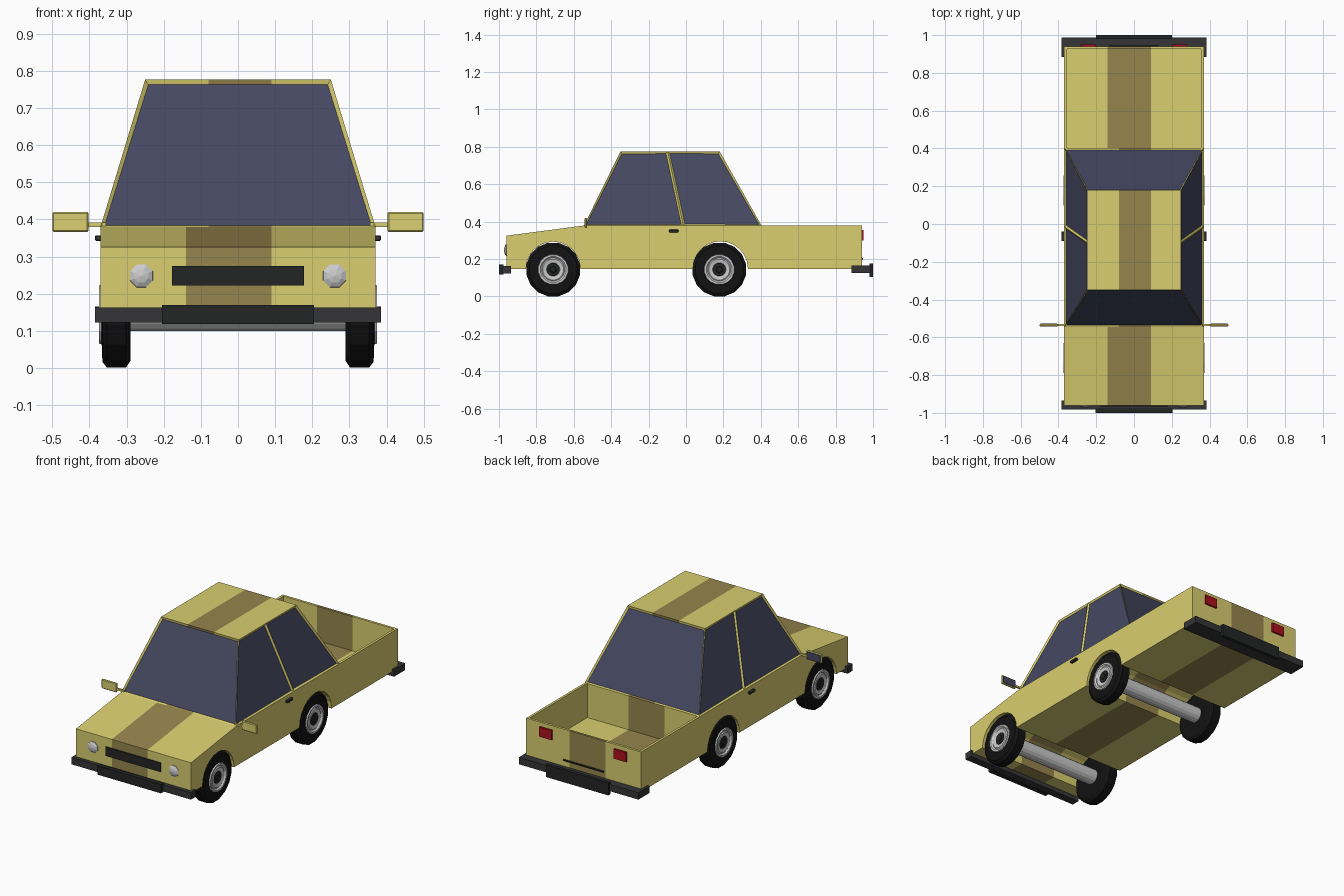
import bpy, bmesh
from math import sin, cos, pi, radians
from mathutils import Matrix, Vector

if "Cube" in bpy.data.objects:
    bpy.data.objects.remove(bpy.data.objects["Cube"])


def mat(name, r, g, b):
    m = bpy.data.materials.new(name)
    m.diffuse_color = (r, g, b, 1)
    m.use_nodes = True
    m.node_tree.nodes["Principled BSDF"].inputs["Base Color"].default_value = m.diffuse_color
    return m


YELLOW = mat("yellow_paint", 0.70, 0.62, 0.16)
STRIPE = mat("brown_stripe", 0.31, 0.235, 0.075)
GLASS = mat("dark_glass", 0.06, 0.065, 0.12)
TRIM = mat("dark_trim", 0.035, 0.035, 0.038)
BLACK = mat("black_trim", 0.017, 0.018, 0.018)
RUBBER = mat("rubber", 0.006, 0.006, 0.006)
RED = mat("red_lamp", 0.42, 0.005, 0.012)


def finish(bm, name, *mats):
    bmesh.ops.recalc_face_normals(bm, faces=bm.faces)
    me = bpy.data.meshes.new(name)
    bm.to_mesh(me)
    bm.free()
    for m in mats:
        me.materials.append(m)
    ob = bpy.data.objects.new(name, me)
    bpy.context.collection.objects.link(ob)
    return ob


def box(name, x, y, z, m, bevel=0):
    bm = bmesh.new()
    lo, hi = Vector((x[0], y[0], z[0])), Vector((x[1], y[1], z[1]))
    size = hi - lo
    bmesh.ops.create_cube(bm, size=1, matrix=Matrix.Translation((lo + hi) / 2)
                          @ Matrix.Diagonal(size.to_4d()))
    if bevel:
        bmesh.ops.bevel(bm, geom=bm.edges[:], offset=bevel, segments=1, affect='EDGES')
    return finish(bm, name, m)


def lathe(name, profile, matrix, n, *mats):
    """Revolve (along, radius) points around the local x axis."""
    bm = bmesh.new()
    rings = []
    for a, r in profile:
        if r == 0:
            rings.append([bm.verts.new((a, 0, 0))] * n)
        else:
            rings.append([bm.verts.new((a, r * cos(2 * pi * (i + .5) / n),
                                        r * sin(2 * pi * (i + .5) / n))) for i in range(n)])
    for p, q in zip(rings, rings[1:]):
        for i in range(n):
            j = (i + 1) % n
            bm.faces.new(list(dict.fromkeys((p[i], p[j], q[j], q[i]))))
    bm.transform(matrix)
    return finish(bm, name, *mats)


def paint_stripe(bm, x0, x1):
    """Cut the painted faces lengthwise and colour the band between the cuts."""
    for x in (x0, x1):
        bmesh.ops.bisect_plane(bm, geom=bm.verts[:] + bm.edges[:] + bm.faces[:],
                               plane_co=(x, 0, 0), plane_no=(1, 0, 0))
    for f in bm.faces:
        if f.material_index == 0 and x0 < f.calc_center_median().x < x1:
            f.material_index = 1


# Lower body: side profile with wheel arches, extruded across the car
def arch(cy, r, n=12):
    return [(cy + r * cos(pi * i / n), 0.148 + r * sin(pi * i / n)) for i in range(n + 1)]


profile = [(-0.96, 0.148), (-0.96, 0.325), (-0.54, 0.38), (0.385, 0.38), (0.94, 0.38),
           (0.94, 0.148)] + arch(0.184, 0.147) + arch(-0.71, 0.145)
bm = bmesh.new()
left, right = [[bm.verts.new((x, y, z)) for y, z in profile] for x in (-0.37, 0.37)]
bm.faces.new(left)
bm.faces.new(right[::-1])
for i in range(len(profile)):
    j = (i + 1) % len(profile)
    f = bm.faces.new((left[i], right[i], right[j], left[j]))
    if i == 3:
        bed = f
bmesh.ops.recalc_face_normals(bm, faces=bm.faces)
# Load bed: inset the rear deck and sink it
bmesh.ops.inset_individual(bm, faces=[bed], thickness=0.02)
ext = bmesh.ops.extrude_discrete_faces(bm, faces=[bed])
bmesh.ops.translate(bm, verts=ext["faces"][0].verts, vec=(0, 0, -0.2))
paint_stripe(bm, -0.14, 0.09)
finish(bm, "lower_body", YELLOW, STRIPE)

# Cab: tapered block with recessed windows
bottom = [(-0.37, -0.545), (0.37, -0.545), (0.37, -0.015), (0.37, 0.403),
          (-0.37, 0.403), (-0.37, -0.015)]
top = [(-0.25, -0.35), (0.25, -0.35), (0.25, -0.098), (0.25, 0.18),
       (-0.25, 0.18), (-0.25, -0.098)]
bm = bmesh.new()
lo = [bm.verts.new((x, y, 0.38)) for x, y in bottom]
hi = [bm.verts.new((x, y, 0.776)) for x, y in top]
bm.faces.new(lo[::-1])
bm.faces.new(hi)
panes = [bm.faces.new((lo[i], lo[(i + 1) % 6], hi[(i + 1) % 6], hi[i])) for i in range(6)]
bmesh.ops.recalc_face_normals(bm, faces=bm.faces)
bmesh.ops.inset_individual(bm, faces=panes, thickness=0.014, depth=-0.008)
for f in panes:
    f.material_index = 2
paint_stripe(bm, -0.08, 0.09)
finish(bm, "cab", YELLOW, STRIPE, GLASS)

# Bumpers, plates, grille and tailgate handle
box("front_bumper", (-0.385, 0.385), (-0.982, -0.935), (0.123, 0.163), TRIM)
box("front_bumper_pad", (-0.204, 0.204), (-1.0, -0.975), (0.118, 0.17), BLACK)
box("rear_bumper", (-0.385, 0.385), (0.885, 0.987), (0.125, 0.165), TRIM)
box("rear_bumper_pad", (-0.2, 0.2), (0.98, 1.0), (0.105, 0.177), BLACK)
box("grille", (-0.177, 0.177), (-0.967, -0.95), (0.222, 0.274), BLACK)
box("tailgate_handle", (-0.13, 0.13), (0.93, 0.947), (0.198, 0.206), BLACK)

# Axles
for name, y in (("front_axle", -0.71), ("rear_axle", 0.178)):
    lathe(name, [(-0.3, 0), (-0.3, 0.045), (0.3, 0.045), (0.3, 0)],
          Matrix.Translation((0, y, 0.144)), 16)

# Paired parts on each side
for side, s in (("left", -1), ("right", 1)):
    def span(a, b):
        return tuple(sorted((s * a, s * b)))

    # Wheels: tyre, stepped rim and hub cap
    for end, y in (("front", -0.71), ("rear", 0.178)):
        m = Matrix.Translation((0, y, 0.144)) @ Matrix.Diagonal((s, 1, 1, 1))
        lathe(f"{end}_{side}_tyre", [(0.3, 0), (0.29, 0.09), (0.29, 0.128), (0.302, 0.146),
              (0.353, 0.146), (0.365, 0.13), (0.367, 0.08), (0.355, 0.075), (0.355, 0)],
              m, 16, RUBBER)
        lathe(f"{end}_{side}_rim", [(0.36, 0.084), (0.374, 0.08), (0.374, 0.07), (0.366, 0.062),
              (0.37, 0.056), (0.366, 0.036), (0.36, 0.034), (0.36, 0)], m, 16)
        lathe(f"{end}_{side}_hub", [(0.356, 0.036), (0.369, 0.034), (0.369, 0.018),
              (0.373, 0.014), (0.373, 0)], m, 12, BLACK)

    # Headlight: faceted dome facing forward
    m = Matrix.Translation((s * 0.26, -0.955, 0.248)) @ Matrix.Rotation(radians(-90), 4, 'Z')
    lathe(f"{side}_headlight", [(0, 0), (0, 0.034), (0.008, 0.033), (0.015, 0.02), (0.019, 0)],
          m, 8)

    box(f"{side}_tail_light", span(0.2, 0.28), (0.93, 0.95), (0.3, 0.356), RED)
    box(f"{side}_door_handle", span(0.365, 0.385), (-0.09, -0.04), (0.342, 0.357), TRIM, 0.003)

    # Door mirror
    box(f"{side}_mirror_arm", span(0.355, 0.41), (-0.54, -0.53), (0.38, 0.391), YELLOW)
    box(f"{side}_mirror_shell", span(0.402, 0.5), (-0.543, -0.53), (0.366, 0.42), YELLOW, 0.004)
    box(f"{side}_mirror_glass", span(0.408, 0.494), (-0.532, -0.528), (0.372, 0.414), GLASS)
